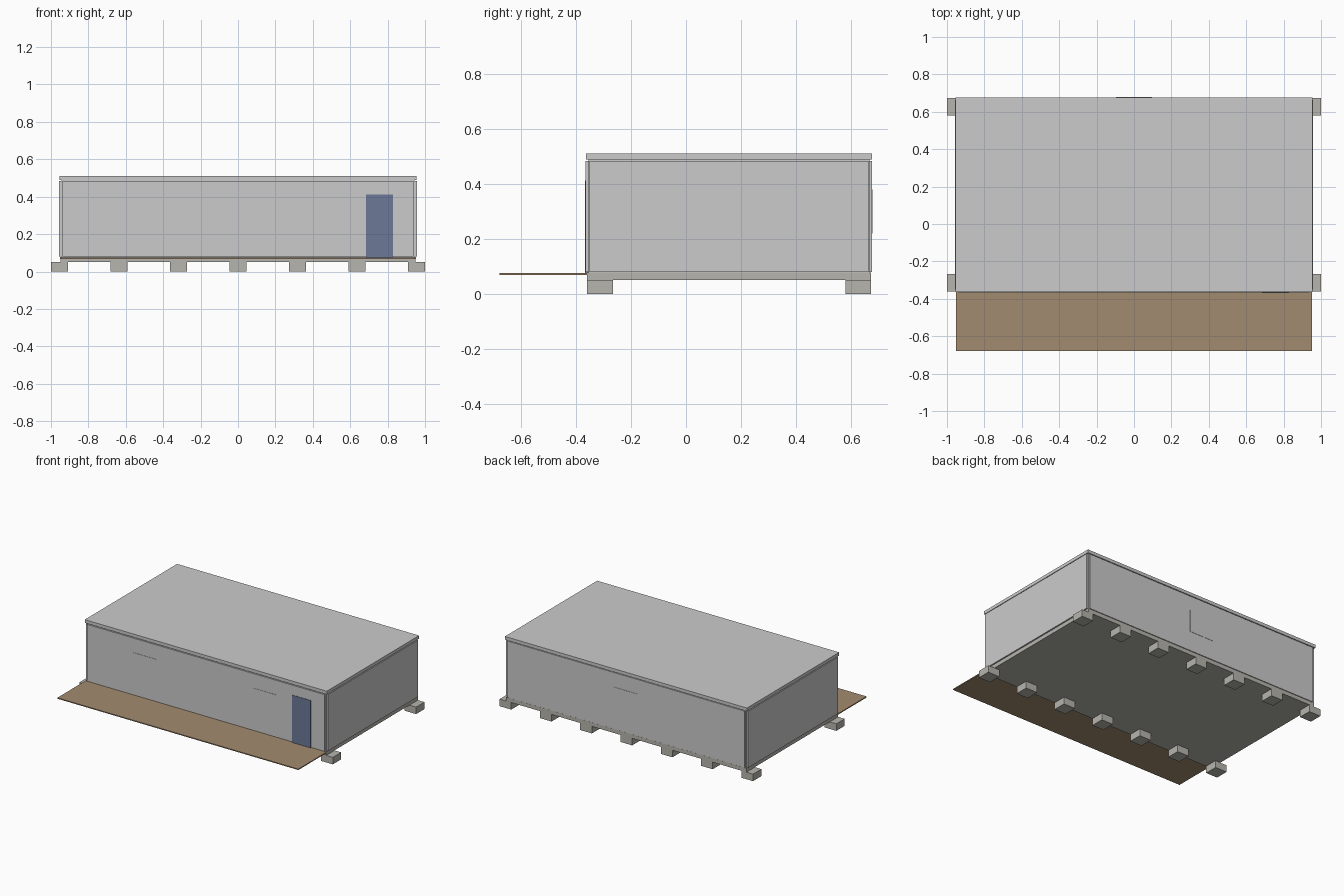
import bpy

if "Cube" in bpy.data.objects:
    bpy.data.objects.remove(bpy.data.objects["Cube"])


def material(name, rgb):
    m = bpy.data.materials.new(name)
    m.diffuse_color = (*rgb, 1)
    m.use_nodes = True
    m.node_tree.nodes["Principled BSDF"].inputs["Base Color"].default_value = m.diffuse_color
    return m


def box(name, x, y, z, mat=None):
    """Box from (min, max) ranges on each axis."""
    bpy.ops.mesh.primitive_cube_add(
        size=1, location=[(a + b) / 2 for a, b in (x, y, z)])
    o = bpy.context.object
    o.name = name
    o.scale = [b - a for a, b in (x, y, z)]
    bpy.ops.object.transform_apply(location=False, rotation=False, scale=True)
    if mat:
        o.data.materials.append(mat)
    return o


concrete = material("concrete", (0.47, 0.46, 0.42))
wood = material("wood", (0.36, 0.26, 0.16))
blue = material("door_blue", (0.15, 0.19, 0.31))

FRONT, BACK = -0.362, 0.676

# Foundation blocks: seven along each long side
for row, y0 in (("front", -0.36), ("back", 0.579)):
    for i in range(7):
        cx = -0.954 + i * 0.318
        box(f"{row}_foundation_block_{i + 1}", (cx - 0.046, cx + 0.046),
            (y0, y0 + 0.094), (0, 0.05), concrete)

# Floor slab, recessed core with corner posts, and flat roof
box("floor_slab", (-0.948, 0.948), (-0.36, 0.673), (0.05, 0.078), concrete)
box("cabin_core", (-0.943, 0.943), (-0.355, 0.668), (0.078, 0.49))
box("roof", (-0.955, 0.955), (FRONT - 0.001, BACK + 0.001), (0.488, 0.511))

# Wall panels standing slightly proud of the core
wall_z = (0.08, 0.483)
box("front_wall", (-0.937, 0.937), (FRONT - 0.003, -0.35), wall_z)
box("back_wall", (-0.937, 0.937), (0.66, BACK), wall_z)
box("left_wall", (-0.956, -0.938), (-0.35, 0.664), wall_z)
box("right_wall", (0.938, 0.956), (-0.35, 0.664), wall_z)

# Nearly flush windows
for name, cx in (("left", -0.477), ("right", 0.473)):
    box(f"{name}_front_window", (cx - 0.095, cx + 0.095),
        (FRONT - 0.005, -0.355), (0.22, 0.38))
box("back_window", (-0.095, 0.095), (0.67, 0.678), (0.22, 0.38))

# Door and the thin timber deck in front
box("door", (0.685, 0.83), (FRONT - 0.006, -0.355), (0.075, 0.413), blue)
box("deck", (-0.951, 0.951), (-0.678, -0.358), (0.068, 0.075), wood)
